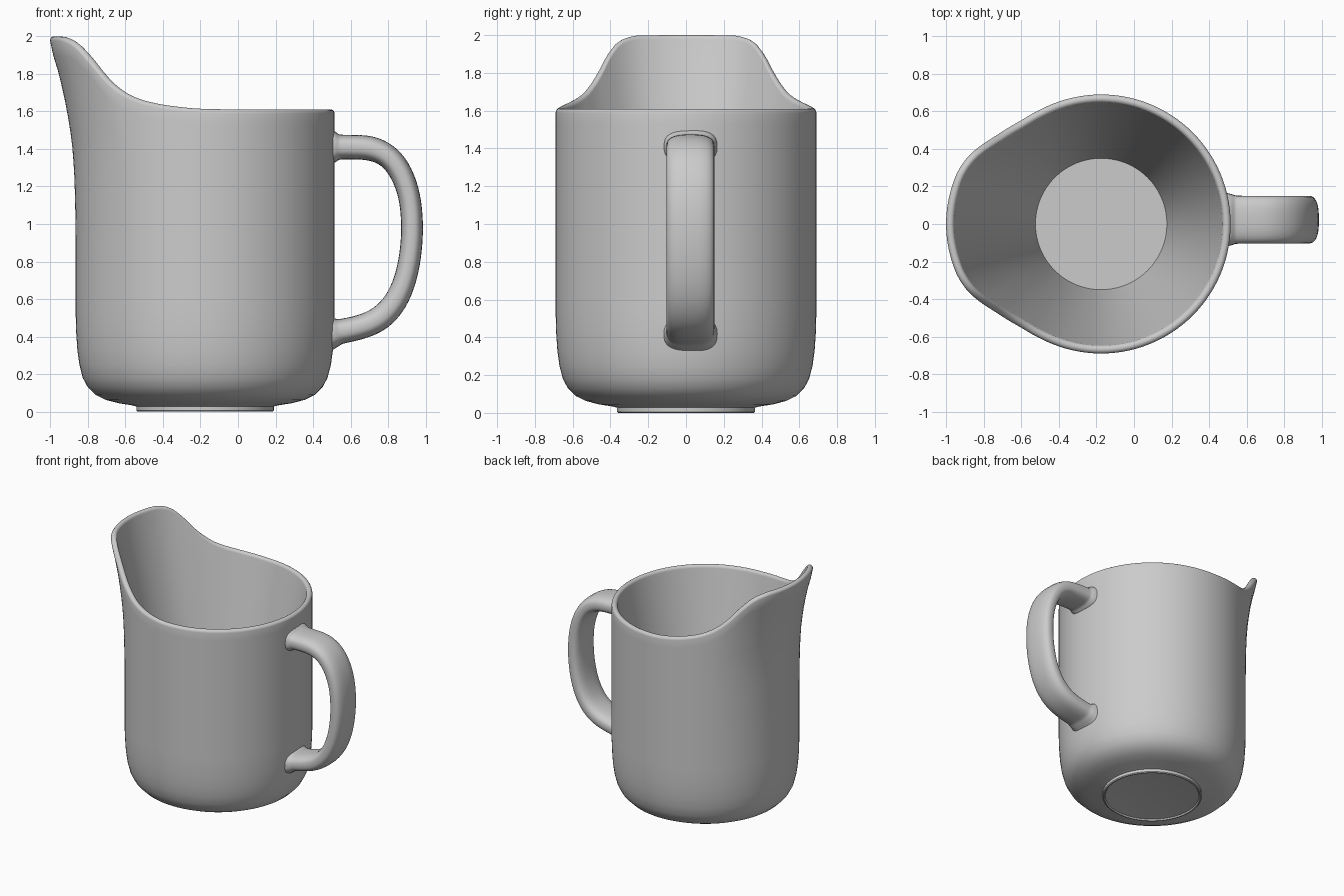
import bpy, bmesh, math

if "Cube" in bpy.data.objects:
    bpy.data.objects.remove(bpy.data.objects["Cube"])

CX = -0.175   # axis of the round body
N = 112       # segments around the body


def spline(pts, t):
    """Smooth interpolation through (t, value) pairs."""
    t = min(max(t, pts[0][0]), pts[-1][0])
    def slope(i):
        if i == 0 or i == len(pts) - 1:
            return 0.0
        a = (pts[i][1] - pts[i-1][1]) / (pts[i][0] - pts[i-1][0])
        b = (pts[i+1][1] - pts[i][1]) / (pts[i+1][0] - pts[i][0])
        return 0.0 if a * b <= 0 else 2 * a * b / (a + b)
    for i in range(len(pts) - 1):
        (t0, v0), (t1, v1) = pts[i], pts[i+1]
        if t <= t1:
            h = t1 - t0
            s = (t - t0) / h
            return (v0 * (1+2*s) * (1-s)**2 + slope(i) * h * s * (1-s)**2
                    + v1 * s*s * (3-2*s) + slope(i+1) * h * s*s * (s-1))


def loft(name, rings):
    """Skin closed rings of points and cap both ends."""
    bm = bmesh.new()
    loops = [[bm.verts.new(p) for p in r] for r in rings]
    for a, b in zip(loops, loops[1:]):
        n = len(a)
        for i in range(n):
            bm.faces.new((a[i], a[(i+1) % n], b[(i+1) % n], b[i]))
    bm.faces.new(loops[0])
    bm.faces.new(loops[-1])
    bmesh.ops.recalc_face_normals(bm, faces=bm.faces)
    me = bpy.data.meshes.new(name)
    bm.to_mesh(me)
    bm.free()
    ob = bpy.data.objects.new(name, me)
    bpy.context.collection.objects.link(ob)
    bpy.ops.object.select_all(action='DESELECT')
    bpy.context.view_layer.objects.active = ob
    ob.select_set(True)
    bpy.ops.object.shade_smooth_by_angle(angle=math.radians(40))
    return ob


# Rim height and spout spread by angle (degrees) from the spout; flare by height
RIM = [(0, 2.0), (18, 1.998), (26, 1.975), (33, 1.905), (39, 1.82), (45, 1.75),
       (53, 1.69), (62, 1.655), (75, 1.628), (90, 1.613), (110, 1.61), (180, 1.61)]
SPREAD = [(0, 1), (18, .93), (34, .64), (44, .38), (55, .08), (68, 0), (180, 0)]
FLARE = [(0.9, 0), (1.2, .005), (1.4, .017), (1.6, .046), (1.8, .09), (1.95, .132), (2, .138)]


def outer_radius(deg, z):
    return 0.69 + spline(FLARE, z) * spline(SPREAD, deg)


def ring(fn):
    pts = []
    for i in range(N):
        a = 2 * math.pi * i / N
        deg = math.degrees(min(a, 2 * math.pi - a))
        r, z = fn(deg)
        pts.append((CX - r * math.cos(a), r * math.sin(a), z))
    return pts


# Body: foot, rounded base, wall, rounded rim, conical inside
rings = []
for r, z in [(.335, .012), (.345, .01), (.352, 0), (.36, 0), (.366, .006), (.366, .028),
             (.39, .034), (.46, .045), (.53, .063), (.585, .09), (.625, .13),
             (.652, .18), (.67, .25), (.681, .33), (.687, .42), (.69, .52)]:
    rings.append(ring(lambda d: (r, z)))

LIP = 0.022
for k in range(1, 19):
    def wall(d):
        z = 0.52 + (spline(RIM, d) - LIP - 0.52) * k / 18
        return outer_radius(d, z), z
    rings.append(ring(wall))

for k in range(1, 9):
    def lip(d):
        h = spline(RIM, d) - LIP
        a = math.pi * k / 8
        return outer_radius(d, h) - LIP + LIP * math.cos(a), h + LIP * math.sin(a)
    rings.append(ring(lip))

for k in range(1, 13):
    def inside(d):
        h = spline(RIM, d) - LIP
        top, t = outer_radius(d, h) - 2 * LIP, k / 12
        return top + (0.35 - top) * t, h + (0.08 - h) * t
    rings.append(ring(inside))
loft("jug_body", rings)

# Handle: path points (x, z, half thickness, half width)
PATH = [(.475, 1.41, .10, .145), (.515, 1.41, .085, .138), (.545, 1.41, .066, .128), (.60, 1.41, .065, .127),
        (.69, 1.407, .065, .127), (.79, 1.37, .062, .127), (.872, 1.27, .06, .127),
        (.921, 1.11, .058, .127), (.929, .95, .058, .127), (.905, .75, .059, .127),
        (.838, .58, .062, .127), (.74, .485, .065, .127), (.64, .447, .065, .127),
        (.55, .428, .066, .128), (.515, .422, .082, .138), (.475, .418, .10, .145)]
cols = [[(i, p[c]) for i, p in enumerate(PATH)] for c in range(4)]
STEPS = 5 * (len(PATH) - 1)
samples = [[spline(c, k / 5) for c in cols] for k in range(STEPS + 1)]
# relax the path a little so its curvature is even
for _ in range(6):
    old = [s[:] for s in samples]
    for k in range(1, STEPS):
        for c in (0, 1):
            samples[k][c] = (old[k-1][c] + 2 * old[k][c] + old[k+1][c]) / 4

rings = []
for k, (x, z, th, w) in enumerate(samples):
    a, b = samples[max(k-1, 0)], samples[min(k+1, STEPS)]
    tx, tz = b[0] - a[0], b[1] - a[1]
    ln = math.hypot(tx, tz)
    nx, nz = -tz / ln, tx / ln
    pts = []
    for i in range(32):
        q = 2 * math.pi * i / 32
        u = math.copysign(abs(math.cos(q)) ** 0.75, math.cos(q)) * th
        v = math.copysign(abs(math.sin(q)) ** 0.75, math.sin(q)) * w
        pts.append((x + nx * u, 0.023 + v, z + nz * u))
    rings.append(pts)
loft("handle", rings)
